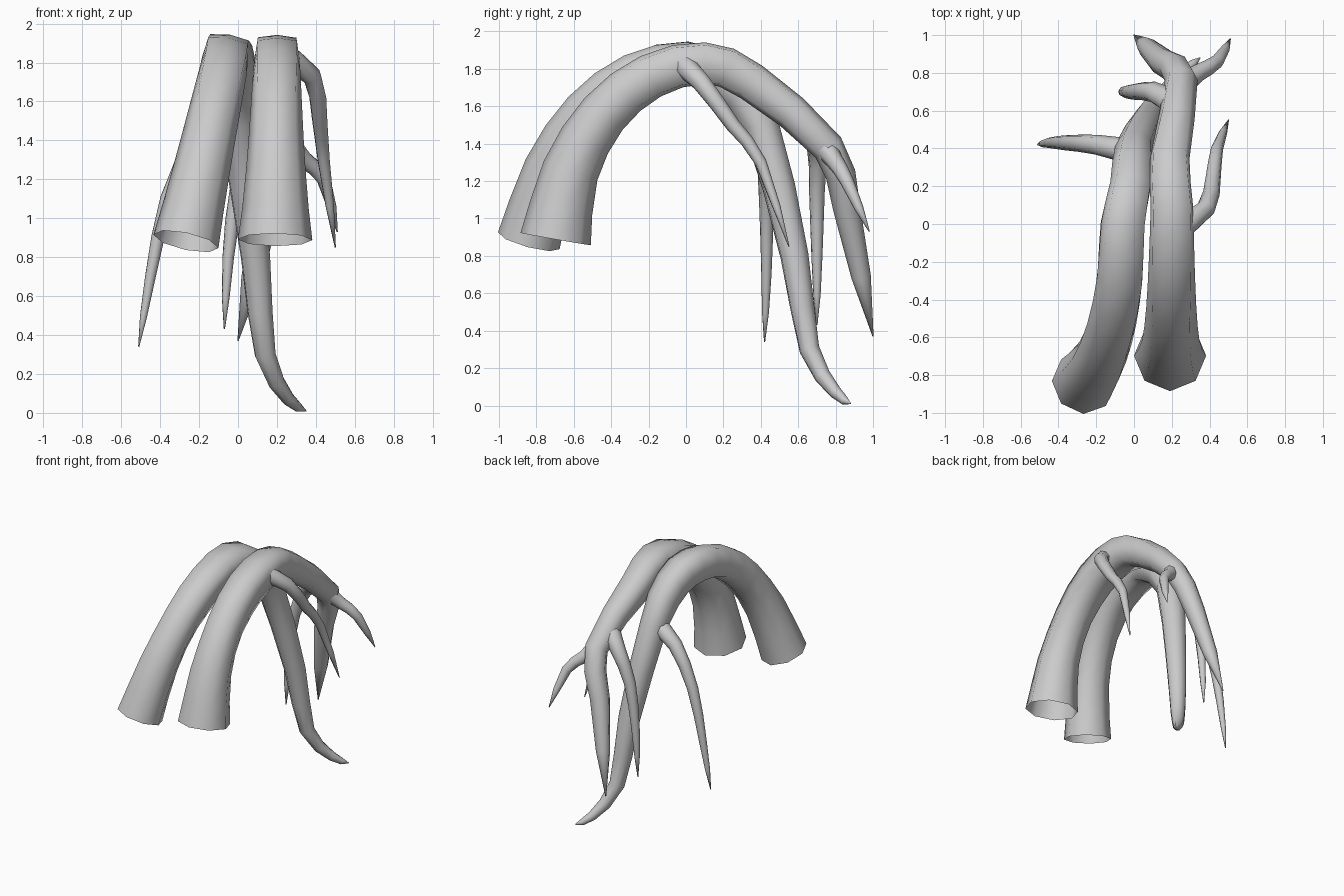
import bpy, bmesh, math
from mathutils import Vector

default_cube = bpy.data.objects.get("Cube")
if default_cube:
    bpy.data.objects.remove(default_cube, do_unlink=True)

grey = bpy.data.materials.new("root grey")
grey.use_nodes = True
colour = (0.6, 0.6, 0.6, 1)
grey.diffuse_color = colour
grey.node_tree.nodes["Principled BSDF"].inputs["Base Color"].default_value = colour


def arch(foot_x, top_x, top_y, span, base, lean):
    """Part of an ellipse rising from the open foot to the crown of a thick root."""
    crown, steps = 1.83, 4
    start = math.radians(lean)
    points = []
    for step in range(steps + 1):
        angle = start + (math.pi / 2 - start) * step / steps
        rise = math.sin(angle)
        points.append((foot_x + (top_x - foot_x) * rise,
                       top_y - span * math.cos(angle),
                       base + (crown - base) * rise))
    return points


def soften(points):
    """Add a curved midpoint between every two neighbouring points."""
    points = [Vector(point) for point in points]
    last = len(points) - 1
    result = []
    for i in range(last):
        near = points[i] + points[i + 1]
        far = points[max(i - 1, 0)] + points[min(i + 2, last)]
        result += [points[i], (near * 9 - far) / 16]
    return result + [points[last]]


def travelled(path):
    """Fraction of the whole length reached at each point."""
    lengths = [0]
    for before, after in zip(path, path[1:]):
        lengths.append(lengths[-1] + (after - before).length)
    return [length / lengths[-1] for length in lengths]


def root(name, points, thickness, flare, taper, boxy=0, sides=8):
    """Tapered tube, open and flared at its start; boxy squares off its crown."""
    path = soften(points)
    last = len(path) - 1
    side = Vector((1, 0, 0))
    if abs((path[1] - path[0]).normalized().x) > 0.6:
        side = Vector((0, 1, 0))
    bm = bmesh.new()
    rings = []
    for i, (centre, t) in enumerate(zip(path, travelled(path))):
        tangent = (path[min(i + 1, last)] - path[max(i - 1, 0)]).normalized()
        side = (side - tangent * side.dot(tangent)).normalized()
        up = tangent.cross(side)
        radius = thickness * (1 - t) ** taper + flare * (1 - t) ** 8 + 0.003
        squareness = 1 + boxy * min(max(centre.z * 3 - 4.5, 0), 1)
        ring = []
        for k in range(sides):
            angle = math.tau * k / sides
            reach = radius * (squareness if k % 2 else 1)
            offset = side * math.cos(angle) + up * math.sin(angle)
            ring.append(bm.verts.new(centre + offset * reach))
        rings.append(ring)
    for lower, upper in zip(rings, rings[1:]):
        for k in range(sides):
            following = (k + 1) % sides
            bm.faces.new((lower[k], lower[following], upper[following], upper[k]))
    bm.faces.new(rings[-1])
    for face in bm.faces:
        face.smooth = True
    mesh = bpy.data.meshes.new(name)
    bm.to_mesh(mesh)
    bm.free()
    mesh.materials.append(grey)
    bpy.context.collection.objects.link(bpy.data.objects.new(name, mesh))


def main_root(name, bend, tail, flare):
    root(name, bend + tail, thickness=0.138, flare=flare, taper=0.45, boxy=0.25)


def side_root(name, points):
    root(name, points, thickness=0.05, flare=0.02, taper=0.55)


# Thick arching roots
main_root("right_main_root",
          arch(foot_x=-0.34, top_x=-0.06, top_y=0, span=0.87, base=0.55, lean=15),
          [(-0.02, 0.2, 1.75), (0, 0.4, 1.5), (0.09, 0.58, 0.8),
           (0.14, 0.66, 0.3), (0.26, 0.8, 0.07), (0.35, 0.88, 0.01)],
          flare=0.03)
main_root("left_main_root",
          arch(foot_x=0.19, top_x=0.2, top_y=0.1, span=0.8, base=0.8, lean=5),
          [(0.19, 0.35, 1.73), (0.25, 0.76, 1.38),
           (0.15, 0.86, 1.05), (0, 1, 0.37)],
          flare=0.05)

# Thin side roots leaving the thick ones
side_root("right_side_root",
          [(0, 0.38, 1.5), (-0.2, 0.42, 1.4), (-0.36, 0.43, 1.1),
           (-0.45, 0.43, 0.7), (-0.51, 0.42, 0.34)])
side_root("left_side_root",
          [(0.2, -0.05, 1.85), (0.38, 0.08, 1.73), (0.42, 0.25, 1.5),
           (0.44, 0.4, 1.3), (0.5, 0.55, 0.85)])
side_root("back_left_root",
          [(0.24, 0.72, 1.41), (0.34, 0.8, 1.3),
           (0.44, 0.86, 1.2), (0.51, 0.98, 0.93)])
side_root("back_middle_root",
          [(0.21, 0.64, 1.48), (0.1, 0.7, 1.38), (0, 0.7, 1.15),
           (-0.05, 0.7, 0.8), (-0.07, 0.7, 0.43)])
